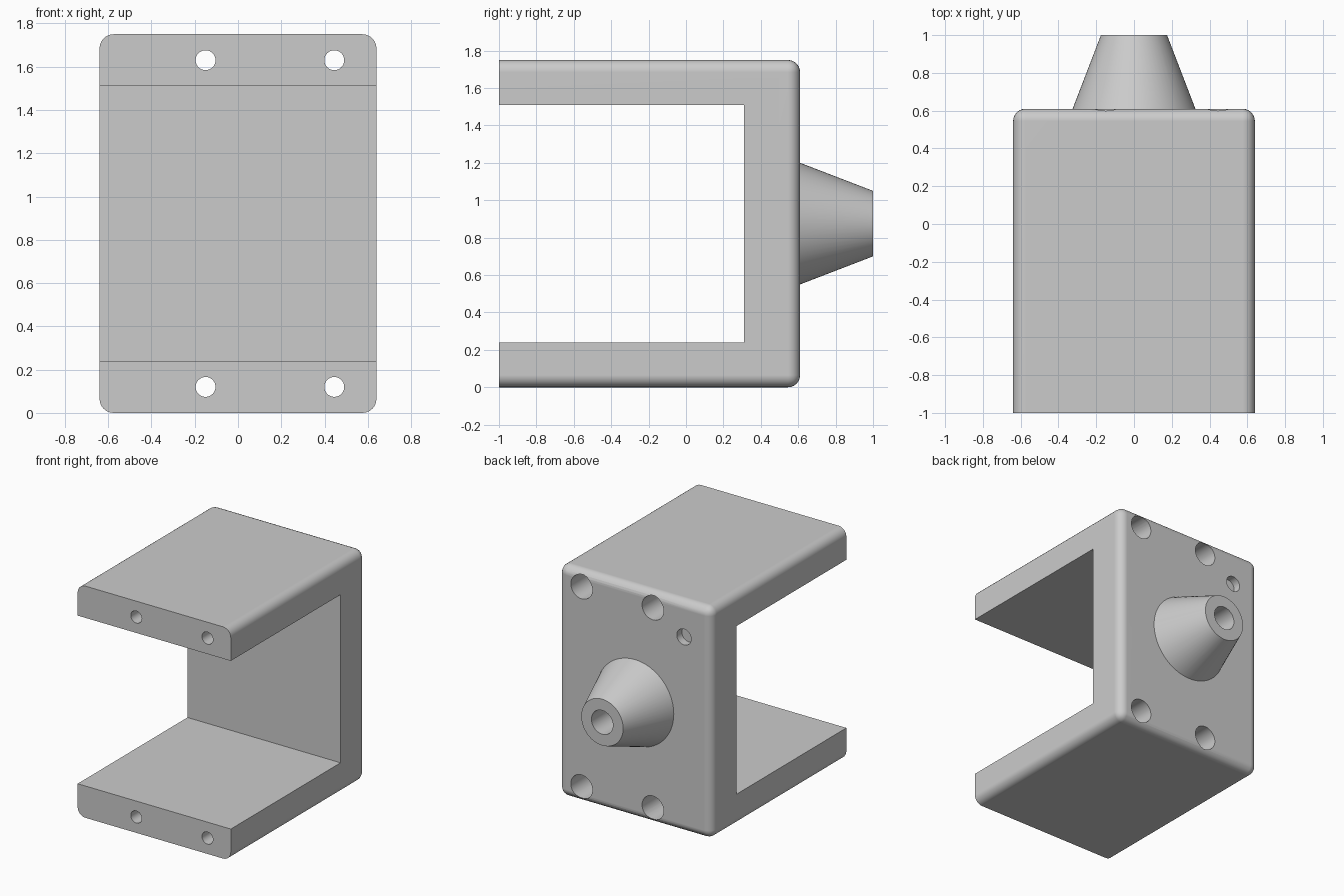
import bpy
import bmesh
import math
from mathutils import Matrix

if "Cube" in bpy.data.objects:
    bpy.data.objects.remove(bpy.data.objects["Cube"], do_unlink=True)

WIDTH, HEIGHT = 1.28, 1.75
FRONT, BACK, TIP = -1.0, 0.61, 1.0
MID = HEIGHT / 2

grey = bpy.data.materials.new("plain grey")
grey.use_nodes = True
COLOUR = (0.6, 0.6, 0.6, 1)
grey.diffuse_color = COLOUR
grey.node_tree.nodes["Principled BSDF"].inputs["Base Color"].default_value = COLOUR


def finish(bm, name):
    bmesh.ops.recalc_face_normals(bm, faces=bm.faces)
    mesh = bpy.data.meshes.new(name)
    bm.to_mesh(mesh)
    bm.free()
    mesh.materials.append(grey)
    ob = bpy.data.objects.new(name, mesh)
    bpy.context.collection.objects.link(ob)
    return ob


def box(name, x, y0, y1, z0, z1, fillet=0):
    """Box centred on x = 0; the fillet rounds every edge except the front ones."""
    bm = bmesh.new()
    bmesh.ops.create_cube(bm, size=1)
    for v in bm.verts:
        v.co = (v.co.x * x, y1 if v.co.y > 0 else y0, z1 if v.co.z > 0 else z0)
    if fillet:
        edges = [e for e in bm.edges if any(v.co.y > 0 for v in e.verts)]
        bmesh.ops.bevel(bm, geom=edges, offset=fillet, segments=6,
                        profile=0.5, affect='EDGES')
    return finish(bm, name)


def rod(name, x, z, y0, y1, r0, r1, sides=48):
    """Round bar or cone running along y."""
    bm = bmesh.new()
    place = Matrix.Translation((x, (y0 + y1) / 2, z)) @ Matrix.Rotation(-math.pi / 2, 4, 'X')
    bmesh.ops.create_cone(bm, cap_ends=True, segments=sides, radius1=r0,
                          radius2=r1, depth=y1 - y0, matrix=place)
    return finish(bm, name)


def combine(target, tool, operation):
    mod = target.modifiers.new(operation.lower(), 'BOOLEAN')
    mod.operation, mod.solver, mod.object = operation, 'EXACT', tool
    bpy.context.view_layer.objects.active = target
    bpy.ops.object.modifier_apply(modifier=mod.name)
    bpy.data.objects.remove(tool, do_unlink=True)


# U-shaped bracket: rounded block with an open slot
bracket = box("bracket", WIDTH, FRONT, BACK, 0, HEIGHT, fillet=0.065)
combine(bracket, box("slot", 2, -1.5, 0.31, 0.24, 1.51), 'DIFFERENCE')

# Tapered nozzle on the back, sunk slightly along its own slope
SLOPE = (0.325 - 0.175) / (TIP - BACK)
SINK = 0.1
combine(bracket, rod("nozzle", 0, MID, BACK - SINK, TIP, 0.325 + SLOPE * SINK, 0.175, 64), 'UNION')
combine(bracket, rod("nozzle_bore", 0, MID, 0.4, 1.2, 0.09, 0.09), 'DIFFERENCE')

# Counterbored screw holes running the length of both arms
for x in (-0.15, 0.445):
    for z in (0.12, HEIGHT - 0.12):
        combine(bracket, rod("screw_hole", x, z, -1.2, 0.5, 0.046, 0.046, 32), 'DIFFERENCE')
        combine(bracket, rod("counterbore", x, z, 0.31, 0.8, 0.09, 0.09), 'DIFFERENCE')

# Shallow locating hole
combine(bracket, rod("locating_hole", -0.41, 1.48, BACK - 0.06, 0.8, 0.06, 0.06, 32), 'DIFFERENCE')

# Smooth curves, crisp edges and level flat faces
bpy.ops.object.select_all(action='DESELECT')
bracket.select_set(True)
bpy.context.view_layer.objects.active = bracket
bpy.ops.object.shade_smooth_by_angle(angle=math.radians(30))
normals = bracket.modifiers.new("level_normals", 'WEIGHTED_NORMAL')
normals.keep_sharp = True
